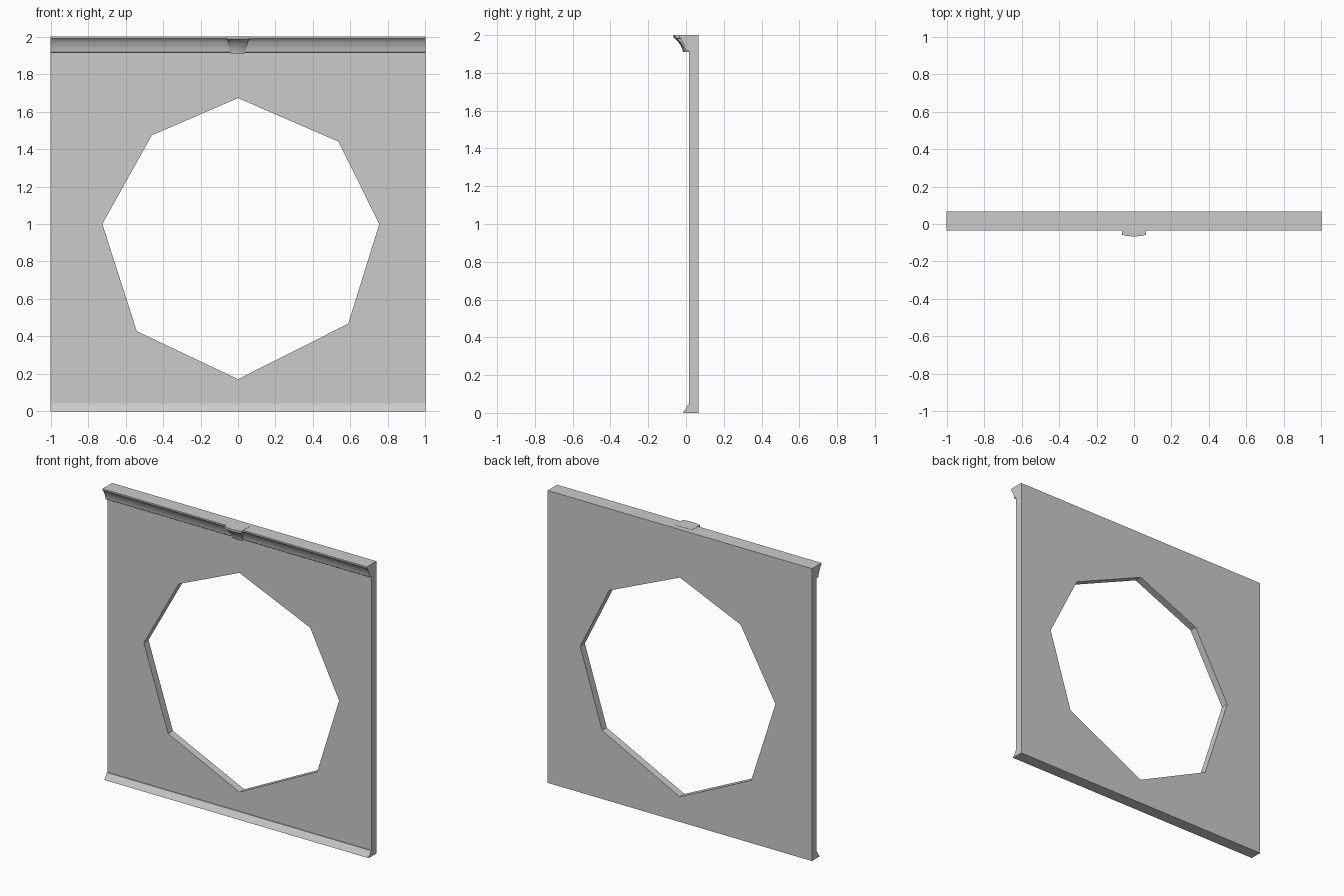
import bpy, bmesh, math
from mathutils import Vector

cube = bpy.data.objects.get("Cube")
if cube:
    bpy.data.objects.remove(cube, do_unlink=True)

plaster = bpy.data.materials.new("plaster grey")
plaster.use_nodes = True
GREY = (0.6, 0.6, 0.6, 1)
plaster.diffuse_color = GREY
plaster.node_tree.nodes["Principled BSDF"].inputs["Base Color"].default_value = GREY

FRONT, BACK, TOP = 0.016, 0.067, 2.0


def finish(name, bm):
    bmesh.ops.recalc_face_normals(bm, faces=bm.faces)
    mesh = bpy.data.meshes.new(name)
    bm.to_mesh(mesh)
    bm.free()
    mesh.materials.append(plaster)
    obj = bpy.data.objects.new(name, mesh)
    bpy.context.collection.objects.link(obj)
    bpy.ops.object.select_all(action="DESELECT")
    obj.select_set(True)
    bpy.context.view_layer.objects.active = obj
    bpy.ops.object.shade_smooth_by_angle(angle=math.radians(35))
    return obj


def loft(name, rings):
    """Join rings of equal length with side faces and cap both ends."""
    bm = bmesh.new()
    loops = [[bm.verts.new(p) for p in ring] for ring in rings]
    n = len(loops[0])
    for a, b in zip(loops, loops[1:]):
        for i in range(n):
            j = (i + 1) % n
            bm.faces.new((a[i], a[j], b[j], b[i]))
    bm.faces.new(loops[0])
    bm.faces.new(loops[-1])
    return finish(name, bm)


def moulding(name, profile):
    """Sweep a (y, z) profile along the whole width."""
    return loft(name, [[(x, y, z) for y, z in profile] for x in (-1, 1)])


# Wall panel with an uneven eight-sided opening; the outer ring has a point
# for each opening corner, so the faces are plain quads and corners.
opening = [(0, 1.672), (0.535, 1.44), (0.754, 1), (0.588, 0.468),
           (0, 0.172), (-0.54, 0.428), (-0.724, 1), (-0.46, 1.473)]
outline = [(0, 2), (1, 2), (1, 1), (1, 0), (0, 0), (-1, 0), (-1, 1), (-1, 2)]
bm = bmesh.new()
rings = [[bm.verts.new((x, y, z)) for x, z in shape]
         for shape, y in ((outline, FRONT), (opening, FRONT), (opening, BACK), (outline, BACK))]
for k in range(4):
    a, b = rings[k], rings[(k + 1) % 4]
    for i in range(8):
        j = (i + 1) % 8
        bm.faces.new((a[i], a[j], b[j], b[i]))
finish("wall_panel", bm)

# Cove cornice along the top
cove = [(-0.004 - 0.028 * t ** 1.6, 1.918 + 0.07 * t) for t in (0, 0.25, 0.5, 0.75, 1)]
moulding("cornice", [(FRONT + 0.01, TOP), (FRONT + 0.01, 1.915), (0, 1.915)]
         + cove + [(-0.036, 1.99), (-0.036, TOP)])

# Skirting along the bottom
moulding("skirting", [(FRONT + 0.01, 0), (-0.016, 0), (-0.013, 0.006), (0.0, 0.024),
                      (0.01, 0.041), (FRONT + 0.01, 0.041)])


# Flared keystone with a gently bowed front, built from stacked outlines
def bowed(half, front, z):
    pts = [(half, 0.03, z)]
    for t in (1, 0.6, 0, -0.6, -1):
        pts.append((half * t, front + 0.01 * t * t, z))
    return pts + [(-half, 0.03, z)]


loft("keystone", [bowed(h, f, z) for h, f, z in (
    (0.038, -0.016, 1.911), (0.041, -0.02, 1.926), (0.046, -0.028, 1.945),
    (0.052, -0.042, 1.965), (0.057, -0.058, 1.982),
    (0.065, -0.067, 1.986), (0.065, -0.067, 2.001))])
